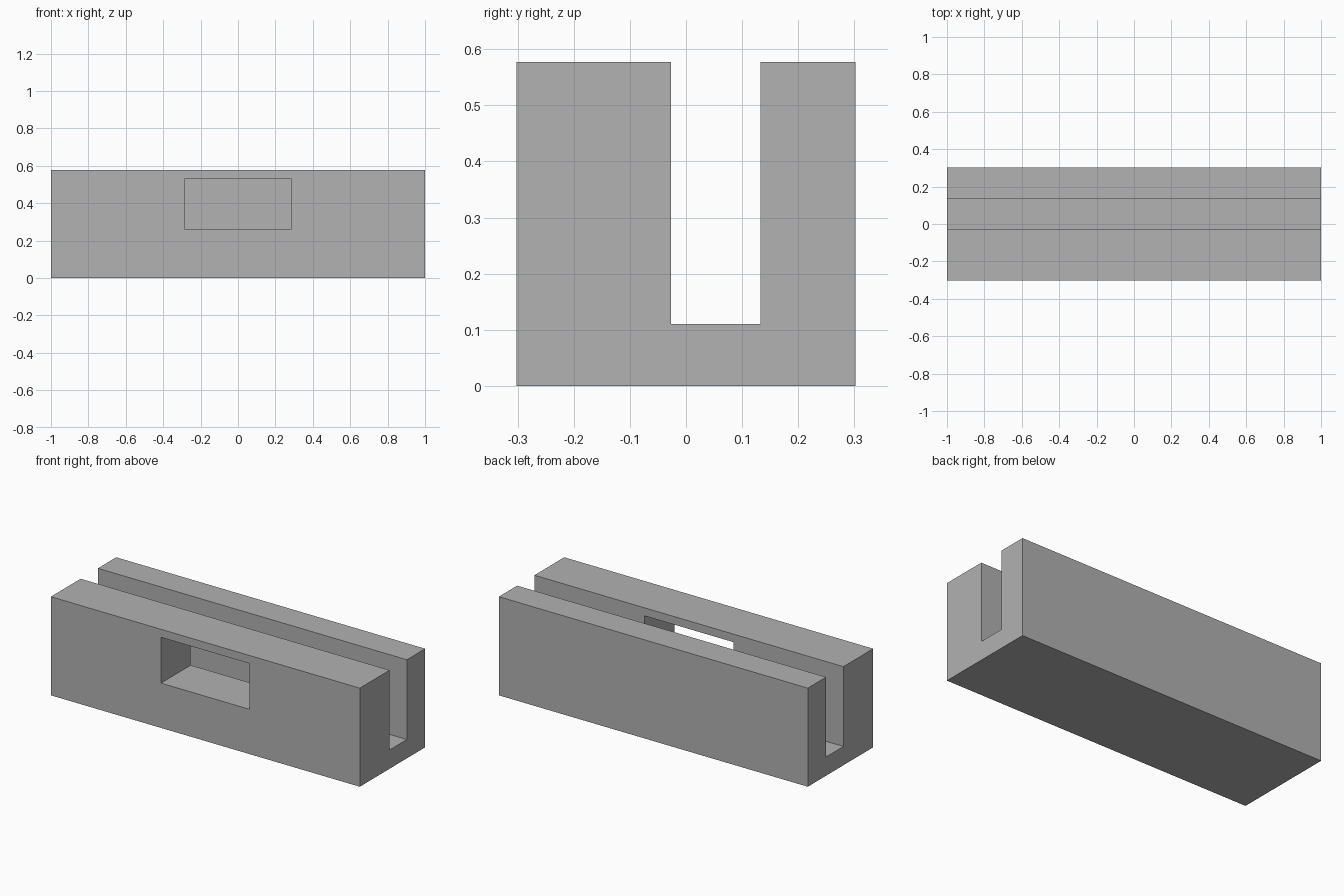
import bpy
import bmesh

cube = bpy.data.objects.get("Cube")
if cube:
    bpy.data.objects.remove(cube, do_unlink=True)

grey = bpy.data.materials.new("plain grey")
grey.use_nodes = True
colour = (0.445, 0.445, 0.445, 1)
grey.diffuse_color = colour
grey.node_tree.nodes["Principled BSDF"].inputs["Base Color"].default_value = colour


def extrude_profile(name, profile, x0, x1):
    """Extrude a closed (y, z) profile along x."""
    bm = bmesh.new()
    face = bm.faces.new([bm.verts.new((x0, y, z)) for y, z in profile])
    result = bmesh.ops.extrude_face_region(bm, geom=[face])
    moved = [v for v in result["geom"] if isinstance(v, bmesh.types.BMVert)]
    bmesh.ops.translate(bm, verts=moved, vec=(x1 - x0, 0, 0))
    bmesh.ops.recalc_face_normals(bm, faces=bm.faces)
    mesh = bpy.data.meshes.new(name)
    bm.to_mesh(mesh)
    bm.free()
    mesh.materials.append(grey)
    obj = bpy.data.objects.new(name, mesh)
    bpy.context.collection.objects.link(obj)
    return obj


# Block with a full-length slot open at the top
back, front, top = 0.302, -0.302, 0.577
slot_front, slot_back, slot_floor = -0.027, 0.133, 0.11
block = extrude_profile("slotted_block", [
    (front, 0), (back, 0), (back, top), (slot_back, top),
    (slot_back, slot_floor), (slot_front, slot_floor),
    (slot_front, top), (front, top)], -1, 1)

# Window through the thick front wall, opening into the slot
low, high = 0.262, 0.53
cutter = extrude_profile("window_cutter", [
    (front - 0.1, low), (0.05, low), (0.05, high), (front - 0.1, high)],
    -0.287, 0.287)
cutter.hide_render = True
cutter.hide_viewport = True

cut = block.modifiers.new("window", 'BOOLEAN')
cut.operation = 'DIFFERENCE'
cut.solver = 'EXACT'
cut.object = cutter
